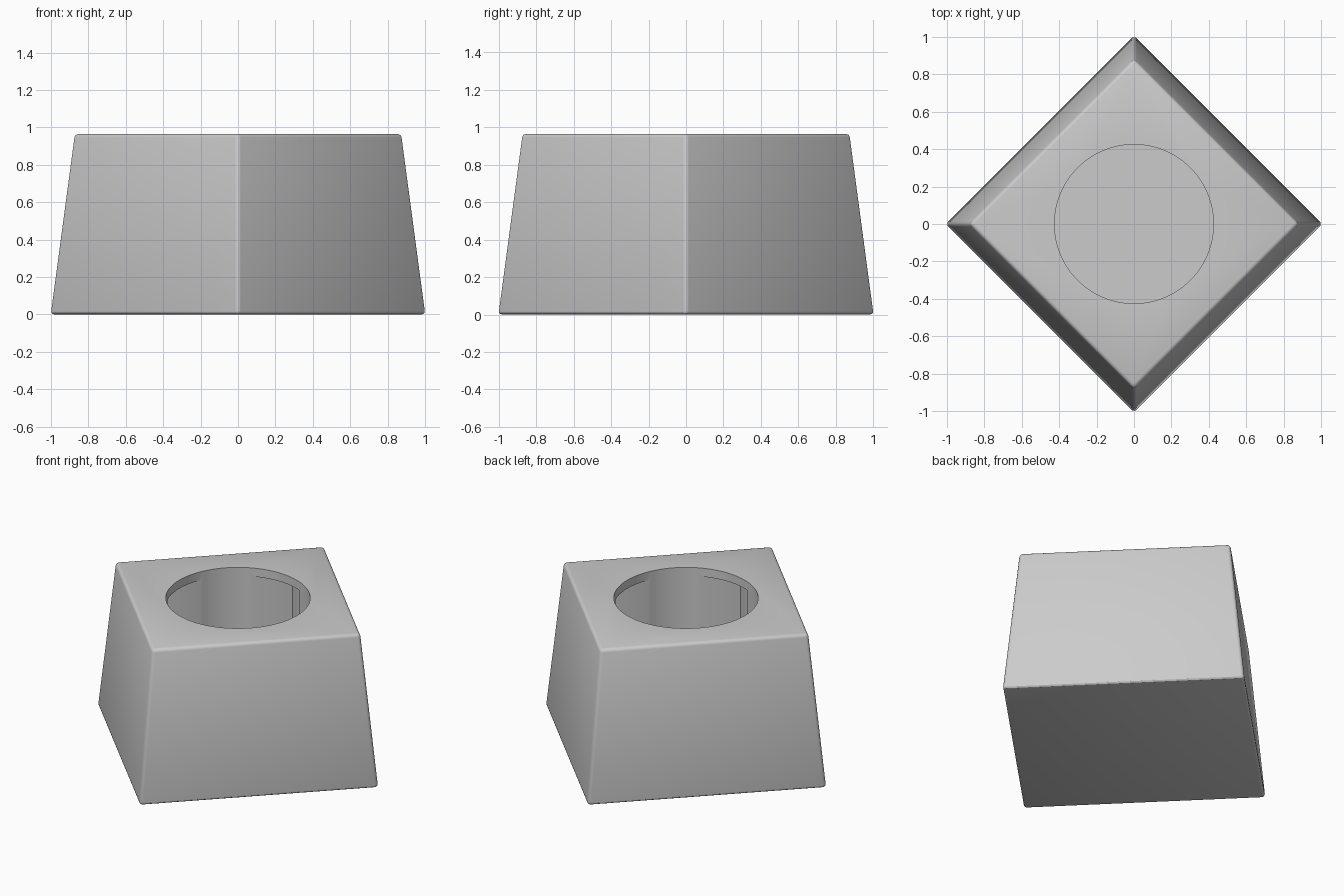
import bpy
import math

# Remove the default cube
default = bpy.data.objects.get("Cube")
if default:
    bpy.data.objects.remove(default, do_unlink=True)

HEIGHT = 0.965
HOLE_RADIUS = 0.425
CAVITY_SIDE = 0.788
FLOOR = 0.16
LIP = 0.055

# Single stone colour
stone = bpy.data.materials.new("stone grey")
stone.use_nodes = True
colour = (0.6, 0.6, 0.6, 1)
stone.diffuse_color = colour
stone.node_tree.nodes["Principled BSDF"].inputs["Base Color"].default_value = colour


def apply_modifier(obj, kind, **settings):
    mod = obj.modifiers.new(kind.title(), kind)
    for key, value in settings.items():
        setattr(mod, key, value)
    bpy.context.view_layer.objects.active = obj
    bpy.ops.object.modifier_apply(modifier=mod.name)


def carve(obj, cutter):
    cutter.hide_render = True
    cutter.data.materials.append(stone)
    apply_modifier(obj, "BOOLEAN", operation="DIFFERENCE", solver="EXACT", object=cutter)
    bpy.data.objects.remove(cutter, do_unlink=True)


# Tapered square body, corners on the axes, with softened edges
bpy.ops.mesh.primitive_cone_add(vertices=4, radius1=1.01, radius2=0.881,
                                depth=HEIGHT, location=(0, 0, HEIGHT / 2))
pot = bpy.context.object
pot.name = "tapered_pot"
pot.data.materials.append(stone)
apply_modifier(pot, "BEVEL", width=0.02, segments=3, limit_method="ANGLE")

# Round opening running down to the floor
top = HEIGHT + 0.1
bpy.ops.mesh.primitive_cylinder_add(vertices=96, radius=HOLE_RADIUS, depth=top - FLOOR,
                                    location=(0, 0, (top + FLOOR) / 2))
carve(pot, bpy.context.object)

# Square cavity hidden beneath the lip
ceiling = HEIGHT - LIP
bpy.ops.mesh.primitive_cube_add(size=1, location=(0, 0, (ceiling + FLOOR) / 2),
                                rotation=(0, 0, math.pi / 4))
cavity = bpy.context.object
cavity.scale = (CAVITY_SIDE, CAVITY_SIDE, ceiling - FLOOR)
bpy.context.view_layer.update()
carve(pot, cavity)

# Smooth the round wall and bevels, keep hard edges crisp
bpy.ops.object.select_all(action="DESELECT")
pot.select_set(True)
bpy.context.view_layer.objects.active = pot
bpy.ops.object.shade_smooth_by_angle(angle=math.radians(30))
